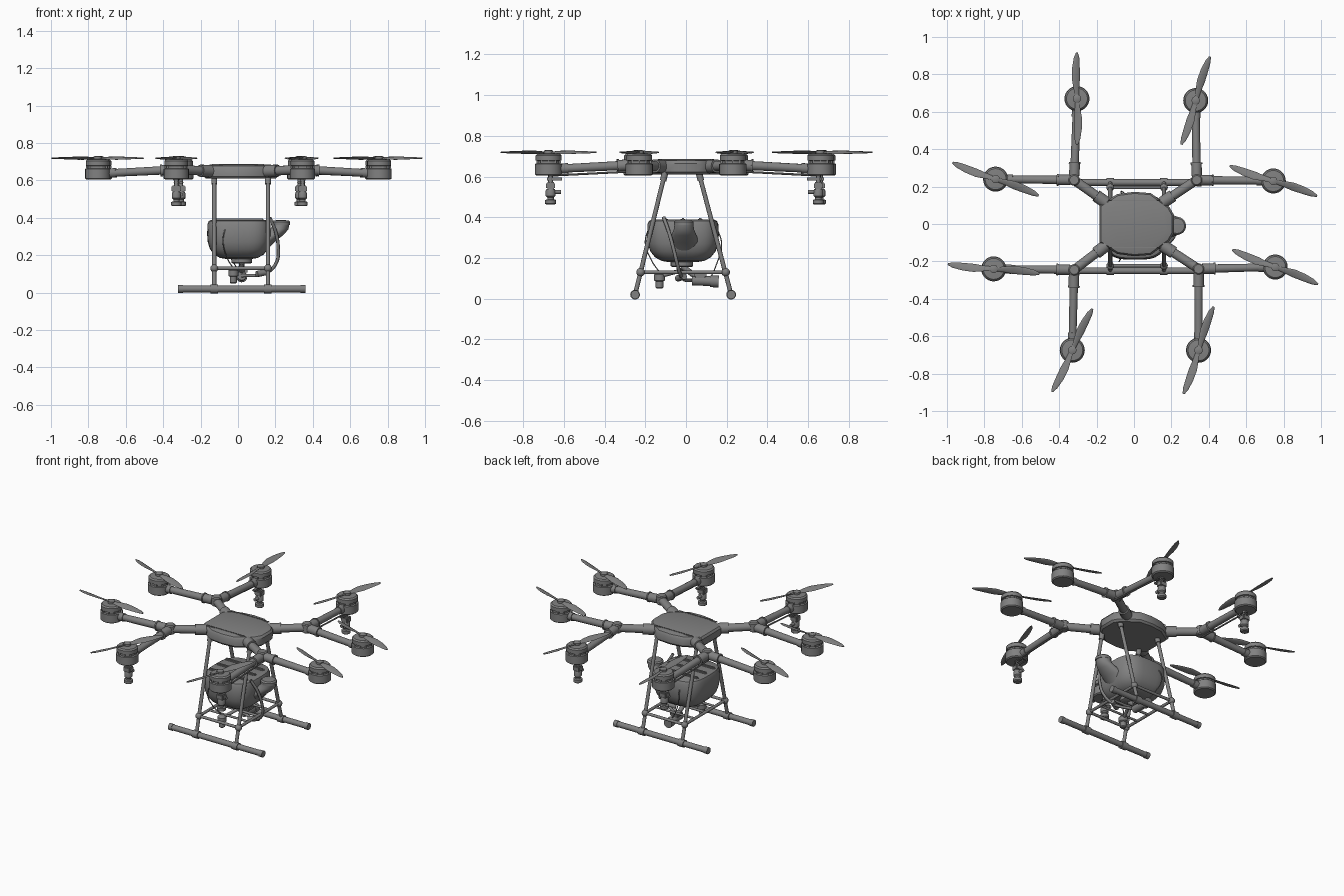
import bpy, bmesh, math
from mathutils import Vector, Matrix

old = bpy.data.objects.get("Cube")
if old:
    bpy.data.objects.remove(old, do_unlink=True)

grey = bpy.data.materials.new("plain grey")
grey.use_nodes = True
COLOUR = (0.22, 0.22, 0.22, 1)
grey.diffuse_color = COLOUR
grey.node_tree.nodes["Principled BSDF"].inputs["Base Color"].default_value = COLOUR
parts = []


def finish(name, bm):
    bmesh.ops.recalc_face_normals(bm, faces=bm.faces)
    mesh = bpy.data.meshes.new(name)
    bm.to_mesh(mesh)
    bm.free()
    mesh.materials.append(grey)
    ob = bpy.data.objects.new(name, mesh)
    bpy.context.collection.objects.link(ob)
    parts.append(ob)
    return ob


def loft(name, rings):
    """Skin a stack of equal rings and cap both ends."""
    bm = bmesh.new()
    loops = [[bm.verts.new(p) for p in ring] for ring in rings]
    n = len(loops[0])
    for low, high in zip(loops, loops[1:]):
        for i in range(n):
            j = (i + 1) % n
            bm.faces.new((low[i], low[j], high[j], high[i]))
    bm.faces.new(loops[0])
    bm.faces.new(loops[-1])
    return finish(name, bm)


def circle(r, z, n=28):
    return [Vector((r * math.cos(a), r * math.sin(a), z))
            for a in (math.tau * i / n for i in range(n))]


def turned(name, profile, at):
    return loft(name, [[p + Vector(at) for p in circle(r, z)] for r, z in profile])


def rod(name, a, b, r, r2=None, n=16):
    a, b = Vector(a), Vector(b)
    turn = (b - a).to_track_quat('Z', 'Y').to_matrix()
    ends = ((a, r), (b, r if r2 is None else r2))
    return loft(name, [[turn @ p + c for p in circle(q, 0, n)] for c, q in ends])


def box(name, at, size, bevel=0.006):
    bm = bmesh.new()
    bmesh.ops.create_cube(bm, size=1, matrix=Matrix.Translation(at) @ Matrix.Diagonal((*size, 1)))
    bmesh.ops.bevel(bm, geom=bm.edges[:], offset=bevel, segments=2, affect='EDGES')
    return finish(name, bm)


def ball(name, at, r):
    bm = bmesh.new()
    bmesh.ops.create_uvsphere(bm, u_segments=16, v_segments=10, radius=r,
                              matrix=Matrix.Translation(at))
    return finish(name, bm)


def hose(name, points, r):
    curve = bpy.data.curves.new(name, 'CURVE')
    curve.dimensions = '3D'
    curve.bevel_depth, curve.bevel_resolution, curve.resolution_u = r, 2, 8
    spline = curve.splines.new('BEZIER')
    spline.bezier_points.add(len(points) - 1)
    for bp, p in zip(spline.bezier_points, points):
        bp.co = p
        bp.handle_left_type = bp.handle_right_type = 'AUTO'
    curve.materials.append(grey)
    bpy.context.collection.objects.link(bpy.data.objects.new(name, curve))


# Central hull: an eight-sided shell with sloped shoulders
half = [(0.213, 0.05), (0.19, 0.09), (0.09, 0.165), (0.0, 0.172), (-0.09, 0.16), (-0.185, 0.1)]
outline = half + [(x, -y) for x, y in reversed(half)]
loft("hull", [[Vector((0.01 + (x - 0.01) * s, y * s, z)) for x, y in outline]
              for s, z in ((0.94, 0.61), (1, 0.622), (1, 0.665), (0.95, 0.678), (0.8, 0.685))])
for s in (-1, 1):
    box("hull_side_seam", (0, s * 0.125, 0.684), (0.28, 0.006, 0.008), 0.002)


# Rotor: motor, hub and two twisted blades
def rotor(at, degrees):
    turned("motor", ((0.06, 0.605), (0.067, 0.611), (0.067, 0.662), (0.056, 0.665), (0.056, 0.677),
                     (0.064, 0.679), (0.064, 0.703), (0.056, 0.711), (0.02, 0.714)), at)
    turned("rotor_hub", ((0.022, 0.71), (0.022, 0.727), (0.012, 0.731)), at)
    for k in range(10):
        a = math.tau * k / 10
        box("motor_rib", (at[0] + 0.058 * math.cos(a), at[1] + 0.058 * math.sin(a), 0.671),
            (0.01, 0.01, 0.014), 0.002)
    for flip in (0, 180):
        spin = Matrix.Rotation(math.radians(degrees + flip), 3, 'Z')
        rings = []
        for t, chord, tilt in ((0.0, 0.022, 8), (0.2, 0.034, 24), (0.4, 0.046, 20),
                               (0.65, 0.042, 14), (0.88, 0.03, 9), (1.0, 0.01, 5)):
            pitch = Matrix.Rotation(math.radians(tilt), 3, 'X')
            rings.append([spin @ (pitch @ Vector((0, p.x * chord / 2, p.y * 0.004))
                          + Vector((0.012 + 0.235 * t, 0.006 * math.sin(math.pi * t), 0.719)))
                          + Vector(at) for p in circle(1, 0, 12)])
        loft("propeller_blade", rings)


# Spray nozzle hanging below a motor
def nozzle(x, y, s):
    rod("nozzle_stem", (x, y, 0.61), (x, y, 0.55), 0.012)
    box("nozzle_bracket", (x, y - s * 0.02, 0.588), (0.03, 0.085, 0.014))
    box("nozzle_block", (x, y, 0.555), (0.05, 0.044, 0.036))
    turned("nozzle_body", ((0.02, 0.54), (0.024, 0.53), (0.024, 0.505), (0.016, 0.498),
                           (0.016, 0.488), (0.027, 0.485), (0.027, 0.467), (0.02, 0.462)), (x, y, 0))
    rod("nozzle_inlet", (x, y - s * 0.05, 0.525), (x, y, 0.525), 0.01)


# Four arms, each forking to a sideways and a lengthwise rotor
forks = (((-0.32, 0.235), (-0.74, 0.24, 159), (-0.305, 0.67, 90)),
         ((0.335, 0.235), (0.745, 0.23, 161), (0.33, 0.66, 72)),
         ((-0.32, -0.245), (-0.75, -0.24, 174), (-0.33, -0.675, 64)),
         ((0.345, -0.24), (0.755, -0.23, 158), (0.345, -0.675, 71)))
for (jx, jy), side, far in forks:
    joint = Vector((jx, jy, 0.658))
    sx, sy = math.copysign(1, jx), math.copysign(1, jy)
    root = Vector((sx * 0.13, sy * 0.1, 0.648))
    rod("arm_root", root, joint, 0.025)
    rod("arm_root_clamp", root.lerp(joint, 0.1), root.lerp(joint, 0.38), 0.033)
    turned("fork_joint", ((0.024, 0.63), (0.03, 0.635), (0.03, 0.684), (0.024, 0.69)), (jx, jy, 0))
    for x, y, degrees in (side, far):
        end = Vector((x, y, 0.636))
        rod("arm", joint, end, 0.023, 0.02)
        rod("arm_sleeve", joint.lerp(end, 0.05), joint.lerp(end, 0.2), 0.028)
        rod("arm_collar", joint.lerp(end, 0.2), joint.lerp(end, 0.22), 0.032)
        rod("arm_end_clamp", joint.lerp(end, 0.78), joint.lerp(end, 0.88), 0.025)
        rotor((x, y, 0), degrees)
    drop = Vector((0.012 * sx, 0, -0.032))
    tip = Vector((far[0], far[1], 0.636))
    rod("spray_pipe", joint + drop, tip + drop, 0.005, n=8)
    nozzle(far[0], far[1] - sy * 0.01, sy)

# Landing gear: skids, sloping legs and a ladder frame
LEGS = (-0.127, 0.16)
for foot, mid, top in ((-0.25, -0.223, -0.1), (0.222, 0.195, 0.06)):
    rod("skid", (-0.32, foot, 0.02), (0.36, foot, 0.02), 0.018)
    for x in (-0.32, 0.335):
        rod("skid_end_cap", (x, foot, 0.02), (x + 0.025, foot, 0.02), 0.021)
    for x in LEGS:
        rod("leg", (x, foot, 0.02), (x, top, 0.63), 0.011)
        rod("leg_foot_clamp", (x - 0.02, foot, 0.02), (x + 0.02, foot, 0.02), 0.024)
        ball("leg_joint", (x, mid, 0.13), 0.021)
        rod("leg_top_socket", (x, top - (top - mid) * 0.1, 0.58), (x, top, 0.63), 0.016)
    rod("frame_rail", (LEGS[0], mid, 0.13), (LEGS[1], mid, 0.13), 0.009)
for x in LEGS:
    rod("frame_crossbar", (x, -0.223, 0.13), (x, 0.195, 0.13), 0.009)


# Tank: a rounded box that narrows to a bowl
def oval(cx, cy, rx, ry, z, power=0.6, n=40):
    ring = []
    for i in range(n):
        c, s = math.cos(math.tau * i / n), math.sin(math.tau * i / n)
        ring.append(Vector((cx + math.copysign(abs(c) ** power, c) * rx,
                            cy + math.copysign(abs(s) ** power, s) * ry, z)))
    return ring


loft("tank", [oval(0.005, -0.015, 0.17 * s, 0.176 * s, z) for s, z in (
    (0.4, 0.18), (0.6, 0.186), (0.78, 0.204), (0.91, 0.232), (0.98, 0.27),
    (1, 0.31), (0.99, 0.365), (0.95, 0.382), (0.88, 0.388))])
for y in (-0.1, -0.015, 0.07):
    box("tank_top_rib", (0.0, y, 0.388), (0.28, 0.022, 0.018))
loft("filler_neck", [oval(x, -0.01, rx, ry, z, 1) for x, rx, ry, z in (
    (0.1, 0.06, 0.07, 0.235), (0.135, 0.065, 0.075, 0.275), (0.185, 0.06, 0.062, 0.31),
    (0.222, 0.048, 0.05, 0.34), (0.23, 0.044, 0.046, 0.365))])
turned("filler_cap", ((0.048, 0.362), (0.048, 0.378), (0.04, 0.386), (0.015, 0.388)), (0.23, -0.01, 0))
turned("tank_sump", ((0.045, 0.155), (0.055, 0.16), (0.055, 0.2)), (0.02, -0.02, 0))

# Pump group on the ladder frame
rod("pump_mount", (LEGS[0], -0.02, 0.13), (LEGS[1], -0.02, 0.13), 0.008)
for y in (-0.12, 0.09):
    rod("pump_rail", (LEGS[0], y, 0.13), (LEGS[1], y, 0.13), 0.007)
rod("pump", (0.02, 0.03, 0.09), (0.02, 0.15, 0.085), 0.024)
rod("pump_head", (0.02, 0.12, 0.086), (0.02, 0.16, 0.084), 0.029)
box("pump_bracket", (0.02, 0.07, 0.115), (0.06, 0.06, 0.025))
rod("drain_pipe", (0.02, -0.02, 0.16), (0.02, 0.06, 0.1), 0.014)
turned("flow_meter", ((0.014, 0.05), (0.019, 0.055), (0.019, 0.085), (0.027, 0.09),
                      (0.027, 0.118), (0.012, 0.135)), (-0.025, -0.13, 0))
rod("flow_meter_link", (-0.025, -0.13, 0.11), (0.02, -0.02, 0.14), 0.01)
rod("side_valve", (0.1, -0.04, 0.1), (0.16, -0.01, 0.11), 0.016)
hose("feed_hose", [(0.17, -0.11, 0.4), (0.2, -0.085, 0.33), (0.215, -0.06, 0.24),
                   (0.205, -0.04, 0.16), (0.15, -0.02, 0.105), (0.02, 0.03, 0.09)], 0.009)
hose("front_wire", [(-0.06, -0.17, 0.37), (-0.08, -0.2, 0.28), (-0.06, -0.17, 0.19),
                    (-0.025, -0.13, 0.13)], 0.003)
hose("rear_wire", [(-0.05, 0.14, 0.37), (-0.07, 0.175, 0.27), (-0.03, 0.15, 0.17),
                   (0.02, 0.12, 0.1)], 0.003)

# Smooth rounded parts and keep crisp edges
bpy.ops.object.select_all(action='DESELECT')
for ob in parts:
    ob.select_set(True)
bpy.context.view_layer.objects.active = parts[0]
bpy.ops.object.shade_smooth_by_angle(angle=math.radians(35))
